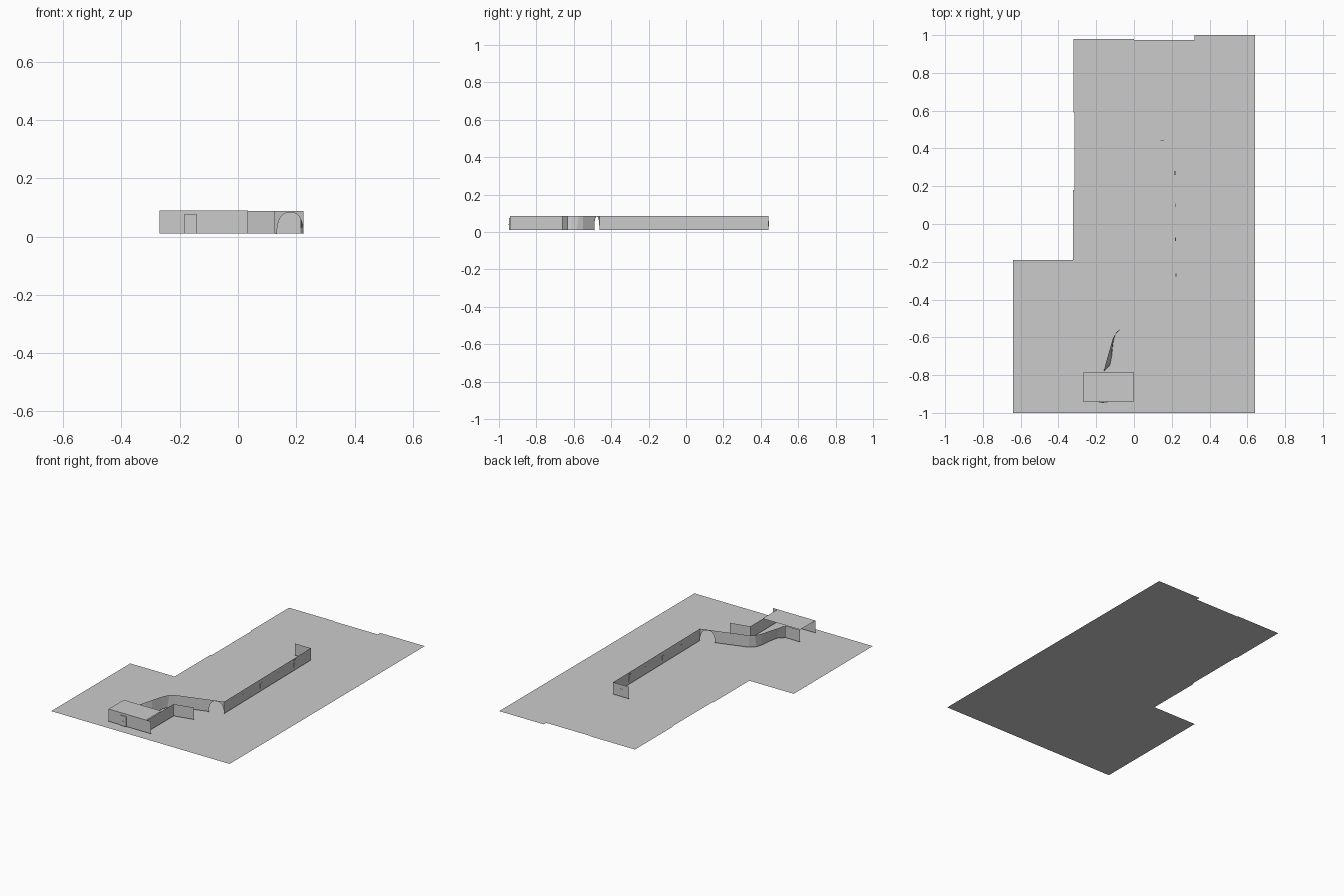
import bpy, math

if "Cube" in bpy.data.objects:
    bpy.data.objects.remove(bpy.data.objects["Cube"])

Z0, Z1 = 0.01, 0.087   # wall foot and wall top


def mesh_object(name, verts, faces):
    me = bpy.data.meshes.new(name)
    me.from_pydata(verts, [], faces)
    me.update()
    ob = bpy.data.objects.new(name, me)
    bpy.context.collection.objects.link(ob)
    return ob


def strip(name, low, high):
    """Sheet of quads between two equally long point rows."""
    n = len(low)
    faces = [(i, i + 1, n + i + 1, n + i) for i in range(n - 1)]
    return mesh_object(name, low + high, faces)


def wall(name, path, top_path=None, z0=Z0, z1=Z1):
    """Thin upright wall following a plan path."""
    top_path = top_path or path
    return strip(name, [(x, y, z0) for x, y in path],
                 [(x, y, z1) for x, y in top_path])


def box(name, centre, size):
    bpy.ops.mesh.primitive_cube_add(size=1, location=centre)
    ob = bpy.context.object
    ob.name = name
    ob.scale = size
    return ob


# Ground sheet with stepped outline
outline = [(-0.64, -1), (0.64, -1), (0.64, 1), (0.32, 1), (0.32, 0.975),
           (0, 0.975), (0, 0.98), (-0.32, 0.98), (-0.32, 0.59), (-0.314, 0.59),
           (-0.314, 0.18), (-0.322, 0.18), (-0.322, -0.19), (-0.64, -0.19)]
mesh_object("ground", [(x, y, 0) for x, y in outline], [tuple(range(len(outline)))])

# Small building: roof, front, side and back walls
mesh_object("roof", [(-0.27, -0.94, 0.09), (0, -0.94, 0.09),
                     (0, -0.785, 0.09), (-0.27, -0.785, 0.09)], [(0, 1, 2, 3)])
wall("front_wall", [(-0.27, -0.94), (0.035, -0.94)], z1=0.09)
wall("side_and_wing_wall", [(0, -0.94), (0, -0.66), (0.125, -0.632)])
wall("back_wall", [(-0.27, -0.785), (-0.16, -0.785)])

# Front door with handle
box("door", (-0.1625, -0.943, 0.0425), (0.045, 0.005, 0.065))
box("door_handle", (-0.165, -0.947, 0.04), (0.012, 0.003, 0.004))

# Curved wall whose foot swings out from its straighter top
foot = [(-0.16, -0.78), (-0.128, -0.75), (-0.118, -0.70), (-0.109, -0.62),
        (-0.098, -0.585), (-0.065, -0.552)]
top = [(-0.16, -0.78), (-0.15, -0.74), (-0.136, -0.69), (-0.113, -0.61),
       (-0.093, -0.572), (-0.065, -0.552)]
wall("curved_wall", foot, top)

# Slanted wall ending in an arched opening
A, B = (0.125, -0.493), (0.225, -0.463)
wall("slanted_wall", [(-0.065, -0.552), A])
low, high = [(*A, Z0)], [(*A, Z1)]
for i in range(17):
    a = math.pi * i / 16
    t = 0.54 - 0.45 * math.copysign(abs(math.cos(a)) ** 0.8, math.cos(a))
    x, y = (A[k] + (B[k] - A[k]) * t for k in (0, 1))
    low.append((x, y, 0.008 + 0.075 * math.sin(a) ** 0.85 if 0 < i < 16 else 0.008))
    high.append((x, y, Z1))
low.append((*B, 0.004))
high.append((*B, Z1))
strip("arch", low, high)

# Long wall with its return at the far end
wall("long_wall", [B, (0.215, 0.44), (0.10, 0.44)])

# Small panels along the long wall
for i, y in enumerate((-0.27, -0.08, 0.10, 0.27)):
    x = 0.2195 - 0.011 * y
    box(f"wall_panel_{i + 1}", (x, y, 0.045), (0.004, 0.018, 0.03))
box("wall_lamp", (0.216, 0.27, 0.075), (0.008, 0.02, 0.006))
box("end_panel", (0.15, 0.441, 0.045), (0.02, 0.003, 0.03))
